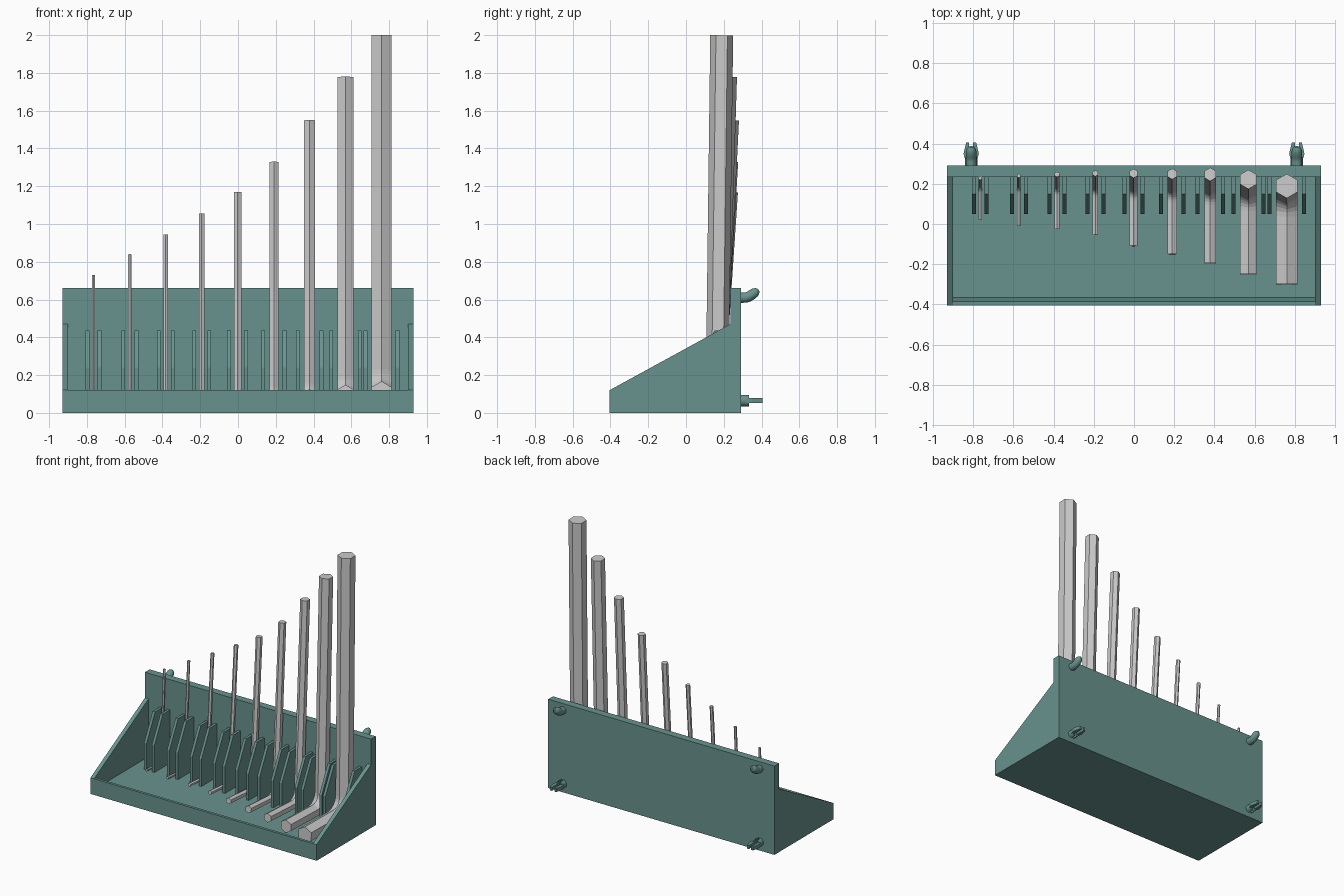
import bpy, bmesh, math
from mathutils import Vector

if "Cube" in bpy.data.objects:
    bpy.data.objects.remove(bpy.data.objects["Cube"])

teal = bpy.data.materials.new("teal_plastic")
teal.diffuse_color = (0.14, 0.29, 0.27, 1)
teal.use_nodes = True
teal.node_tree.nodes["Principled BSDF"].inputs["Base Color"].default_value = teal.diffuse_color


def finish(name, bm, mat=None, smooth=False):
    bmesh.ops.recalc_face_normals(bm, faces=bm.faces)
    me = bpy.data.meshes.new(name)
    bm.to_mesh(me)
    bm.free()
    ob = bpy.data.objects.new(name, me)
    bpy.context.collection.objects.link(ob)
    if mat:
        me.materials.append(mat)
    if smooth:
        bpy.ops.object.select_all(action='DESELECT')
        ob.select_set(True)
        bpy.context.view_layer.objects.active = ob
        bpy.ops.object.shade_smooth_by_angle(angle=math.radians(40))
    return ob


def extrude_x(name, profile, x0, x1, mat=teal):
    """Solid from a (y, z) profile between two x positions."""
    bm = bmesh.new()
    f = bm.faces.new([bm.verts.new((x0, y, z)) for y, z in profile])
    r = bmesh.ops.extrude_face_region(bm, geom=[f])
    vs = [v for v in r["geom"] if isinstance(v, bmesh.types.BMVert)]
    bmesh.ops.translate(bm, verts=vs, vec=(x1 - x0, 0, 0))
    return finish(name, bm, mat)


def sweep(name, x, path, radii, sides, mat=None, smooth=False):
    """Sweep a polygon along a (y, z) path lying in the plane x = const."""
    pts = [Vector((x, y, z)) for y, z in path]
    side = Vector((1, 0, 0))
    bm = bmesh.new()
    rings = []
    for i, p in enumerate(pts):
        t = (pts[min(i + 1, len(pts) - 1)] - pts[max(i - 1, 0)]).normalized()
        n = side.cross(t)
        ring = []
        for k in range(sides):
            a = 2 * math.pi * k / sides
            ring.append(bm.verts.new(p + radii[i] * (n * math.cos(a) + side * math.sin(a))))
        rings.append(ring)
    for a, b in zip(rings, rings[1:]):
        for k in range(sides):
            j = (k + 1) % sides
            bm.faces.new((a[k], a[j], b[j], b[k]))
    bm.faces.new(rings[0])
    bm.faces.new(rings[-1])
    return finish(name, bm, mat, smooth)


FLOOR, FRONT, BACK, PLATE = 0.04, -0.405, 0.29, 0.235

# Tray: floor, front lip and back plate in one profile
extrude_x("tray", [(FRONT, 0), (FRONT, 0.12), (-0.385, 0.12), (-0.365, FLOOR),
                   (PLATE, FLOOR), (PLATE, 0.66), (BACK, 0.66), (BACK, 0)], -0.93, 0.93)

# Sloping side walls
for s, label in ((-1, "left"), (1, "right")):
    extrude_x("side_wall_" + label,
              [(FRONT, 0), (FRONT, 0.12), (PLATE, 0.47), (PLATE, 0)], s * 0.93, s * 0.90)

# Hex keys: x, width, top z, short arm tip y, base y, top y, rib half gap
KEYS = [
    (-0.765, 0.016, 0.73, 0.02, 0.190, 0.228, 0.032),
    (-0.573, 0.018, 0.84, -0.01, 0.188, 0.240, 0.035),
    (-0.383, 0.023, 0.945, -0.025, 0.184, 0.247, 0.037),
    (-0.192, 0.027, 1.055, -0.055, 0.180, 0.252, 0.040),
    (-0.002, 0.040, 1.17, -0.11, 0.178, 0.252, 0.045),
    (0.190, 0.047, 1.33, -0.15, 0.176, 0.249, 0.056),
    (0.379, 0.058, 1.55, -0.195, 0.174, 0.247, 0.063),
    (0.569, 0.083, 1.78, -0.25, 0.170, 0.222, 0.075),
    (0.760, 0.105, 2.0, -0.30, 0.165, 0.189, 0.085),
]
for i, (x, w, top, tip, yb, yt, gap) in enumerate(KEYS, 1):
    R = w / math.sqrt(3)
    zc = FLOOR + R
    t = math.atan2(yt - yb, top - zc)
    up = Vector((math.sin(t), math.cos(t)))
    fwd = Vector((-math.cos(t), math.sin(t)))
    c = Vector((yb, zc))
    r = 0.02 + w
    mid = c + (up + fwd) * r
    path = [c + fwd * (yb - tip)]
    for k in range(7):
        a = math.pi / 2 * k / 6
        path.append(mid - up * r * math.cos(a) - fwd * r * math.sin(a))
    path.append(c + up * ((top - R * math.sin(t) - zc) / math.cos(t)))
    # keep end rings square to each straight arm
    path.insert(1, path[1] + fwd * 0.002)
    path.insert(-1, path[-2] + up * 0.002)
    sweep("hex_key_%d" % i, x, path, [R] * len(path), 6)
    # Divider ribs either side of each key
    for s, label in ((-1, "left"), (1, "right")):
        xc = x + s * gap
        extrude_x("rib_%d_%s" % (i, label),
                  [(0.05, FLOOR), (0.05, 0.24), (0.15, 0.435), (PLATE, 0.435), (PLATE, FLOOR)],
                  xc - 0.01, xc + 0.01)

# Rear mounting pegs
for s, label in ((-1, "left"), (1, "right")):
    x = s * 0.81
    # upper hook, bent upward with a rounded end
    sweep("hook_" + label, x,
          [(0.285, 0.61), (0.315, 0.61), (0.332, 0.615), (0.345, 0.623),
           (0.366, 0.638), (0.377, 0.646), (0.384, 0.651)],
          [0.027, 0.027, 0.027, 0.027, 0.025, 0.018, 0.008], 16, teal, True)
    # lower split clip: collar halves and springy prongs with a slot between
    for q, part in ((-1, "a"), (1, "b")):
        bm = bmesh.new()
        half = [(0.008, 0.029)] + [(0.031 * math.cos(a), 0.031 * math.sin(a))
                for a in [math.radians(75 - 25 * k) for k in range(7)]] + [(0.008, -0.029)]
        f = bm.faces.new([bm.verts.new((x + q * u, 0.285, 0.065 + v)) for u, v in half])
        g = bmesh.ops.extrude_face_region(bm, geom=[f])["geom"]
        bmesh.ops.translate(bm, vec=(0, 0.048, 0),
                            verts=[v for v in g if isinstance(v, bmesh.types.BMVert)])
        finish("clip_collar_%s_%s" % (label, part), bm, teal, True)
        bm = bmesh.new()
        prong = [(0.010, 0.32), (0.030, 0.32), (0.038, 0.35), (0.025, 0.405), (0.010, 0.405)]
        f = bm.faces.new([bm.verts.new((x + q * u, y, 0.052)) for u, y in prong])
        g = bmesh.ops.extrude_face_region(bm, geom=[f])["geom"]
        bmesh.ops.translate(bm, vec=(0, 0, 0.026),
                            verts=[v for v in g if isinstance(v, bmesh.types.BMVert)])
        finish("clip_prong_%s_%s" % (label, part), bm, teal)
